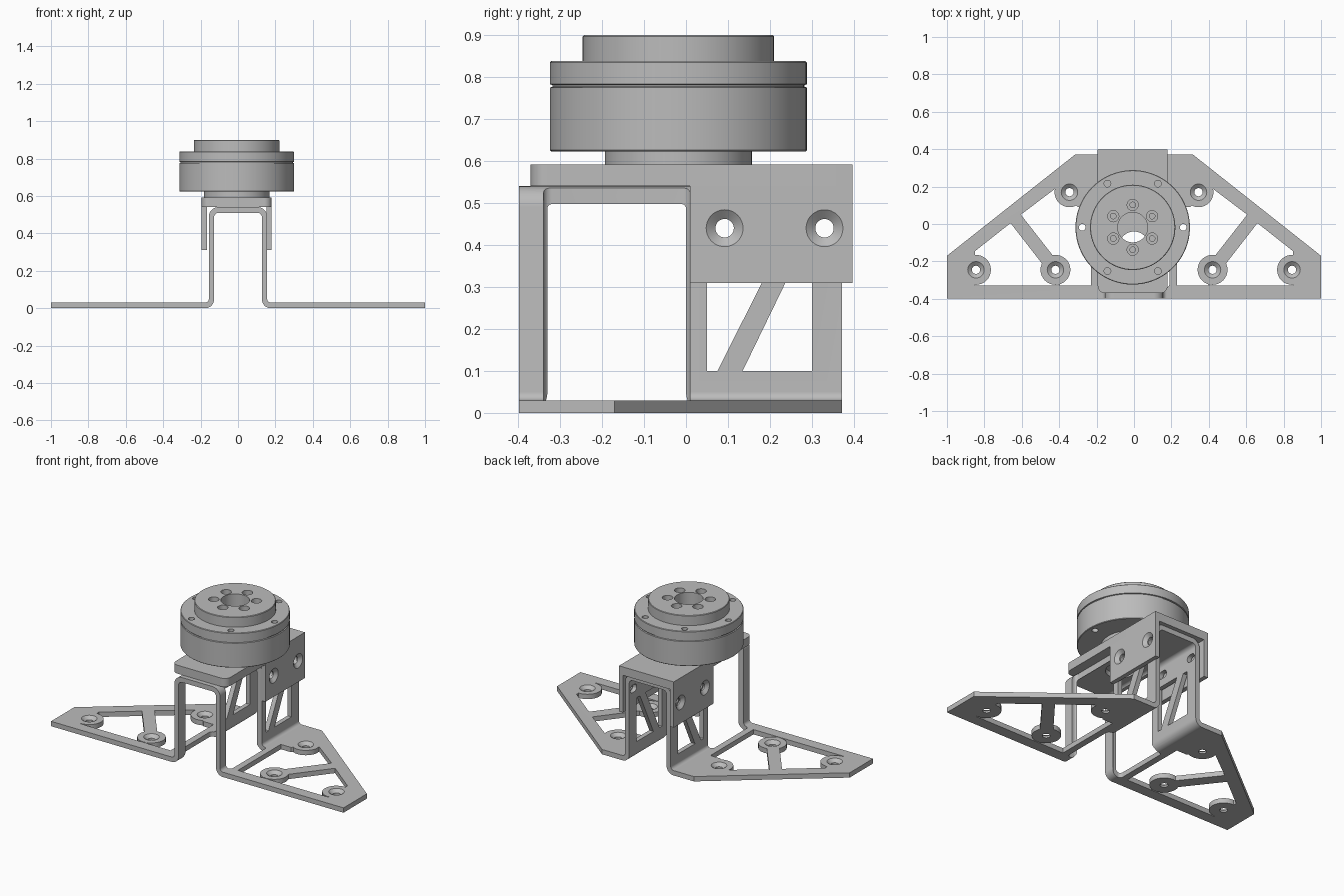
import bpy, bmesh, math
from mathutils import Matrix, Vector

if "Cube" in bpy.data.objects:
    bpy.data.objects.remove(bpy.data.objects["Cube"])

metal = bpy.data.materials.new("grey_metal")
metal.diffuse_color = (0.5, 0.5, 0.5, 1)
metal.use_nodes = True
metal.node_tree.nodes["Principled BSDF"].inputs["Base Color"].default_value = metal.diffuse_color


def finish(name, bm):
    bmesh.ops.recalc_face_normals(bm, faces=bm.faces)
    me = bpy.data.meshes.new(name)
    bm.to_mesh(me)
    bm.free()
    ob = bpy.data.objects.new(name, me)
    bpy.context.collection.objects.link(ob)
    me.materials.append(metal)
    return ob


def prism(name, pts, lo, hi, axis):
    """Extrude a 2D polygon along an axis (x: yz, y: xz, z: xy)."""
    place = {'x': lambda a, b, t: (t, a, b), 'y': lambda a, b, t: (a, t, b),
             'z': lambda a, b, t: (a, b, t)}[axis]
    bm = bmesh.new()
    ends = [[bm.verts.new(place(a, b, t)) for a, b in pts] for t in (lo, hi)]
    bm.faces.new(ends[0])
    bm.faces.new(ends[1])
    for i in range(len(pts)):
        j = (i + 1) % len(pts)
        bm.faces.new((ends[0][i], ends[0][j], ends[1][j], ends[1][i]))
    return finish(name, bm)


def box(name, x0, x1, y0, y1, z0, z1):
    return prism(name, [(x0, y0), (x1, y0), (x1, y1), (x0, y1)], z0, z1, 'z')


def lathe(name, prof, loc, n=32, ring=False, turn=None):
    """Revolve (radius, z) points; ring=True closes the section, else ends are capped."""
    bm = bmesh.new()
    rows = [[bm.verts.new((r * math.cos(2 * math.pi * k / n), r * math.sin(2 * math.pi * k / n), z))
             for k in range(n)] for r, z in prof]
    for i in range(len(rows) if ring else len(rows) - 1):
        a, b = rows[i], rows[(i + 1) % len(rows)]
        for k in range(n):
            l = (k + 1) % n
            bm.faces.new((a[k], a[l], b[l], b[k]))
    if not ring:
        bm.faces.new(rows[0])
        bm.faces.new(rows[-1])
    m = Matrix.Translation(loc)
    if turn:
        m = m @ Matrix.Rotation(turn, 4, 'Y')
    bm.transform(m)
    return finish(name, bm)


def fillet(pts, steps=8):
    """Round polygon corners given as (a, b, radius)."""
    out = []
    for i, (a, b, r) in enumerate(pts):
        p = Vector((a, b))
        if not r:
            out.append((a, b))
            continue
        u = (Vector(pts[i - 1][:2]) - p).normalized()
        v = (Vector(pts[(i + 1) % len(pts)][:2]) - p).normalized()
        half = u.angle(v) / 2
        c = p + (u + v).normalized() * r / math.sin(half)
        s, e = p + u * r / math.tan(half) - c, p + v * r / math.tan(half) - c
        for k in range(steps + 1):
            d = s.lerp(e, k / steps).normalized() * r
            out.append(tuple(c + d))
    return out


def cut(target, *cutters):
    for c in cutters:
        mod = target.modifiers.new("cut", 'BOOLEAN')
        mod.operation = 'DIFFERENCE'
        mod.solver = 'EXACT'
        mod.object = c
        with bpy.context.temp_override(object=target, active_object=target):
            bpy.ops.object.modifier_apply(modifier=mod.name)
        bpy.data.objects.remove(c)
    return target


# countersunk screw hole, top surface at z = 0
SINK = [(0.022, -0.1), (0.022, -0.018), (0.044, 0), (0.044, 0.05)]

# lower bracket: bent sheet with feet, legs and bridge
half_top = [(1, 0.03, 0), (0.156, 0.03, 0.02), (0.156, 0.54, 0.05)]
half_low = [(0.128, 0.51, 0.024), (0.128, 0, 0.046), (1, 0, 0)]
flip = lambda pts: [(-x, z, r) for x, z, r in reversed(pts)]
sheet = half_top + flip(half_top) + flip(half_low) + half_low
bracket = prism("lower_bracket", fillet(sheet), -0.398, 0.372, 'y')

bosses = [(0.845, -0.245), (0.42, -0.245), (0.345, 0.17)]
outer_window = [(0.85, -0.145), (0.66, 0.005), (0.40, -0.33), (0.85, -0.33)]
inner_window = [(0.605, 0.05), (0.40, 0.205), (0.30, 0.09), (0.23, 0.09),
                (0.23, -0.33), (0.40, -0.33), (0.36, -0.27), (0.40, -0.212)]
corner = [(1.1, -0.249), (0.2, 0.462), (1.1, 0.5)]
wall_front = [(0.05, 0.1), (0.075, 0.1), (0.211, 0.37), (0.05, 0.37)]
wall_rear = [(0.135, 0.1), (0.30, 0.1), (0.30, 0.37), (0.266, 0.37)]

for s in (1, -1):
    side = lambda pts: [(s * x, y) for x, y in pts]
    # sloping foot edge
    cut(bracket, prism("c", side(corner), -0.1, 0.1, 'z'))
    # foot windows, leaving round screw bosses
    for win in (outer_window, inner_window):
        w = prism("c", side(win), -0.1, 0.08, 'z')
        cut(w, *[lathe("c", [(0.08, -0.2), (0.08, 0.2)], (s * x, y, 0)) for x, y in bosses])
        cut(bracket, w)
    cut(bracket, *[lathe("c", SINK, (s * x, y, 0.03)) for x, y in bosses])
    # open side between front leg and rear wall
    gap = fillet([(s * 0.125, -0.34, 0.02), (s * 0.125, 0.01, 0.02),
                  (s * 0.19, 0.01, 0.02), (s * 0.19, -0.34, 0.02)], 5)
    cut(bracket, prism("c", gap, -0.1, 0.6, 'z'))
    # rear wall windows and screw slots
    x0, x1 = sorted((s * 0.09, s * 0.22))
    cut(bracket, prism("c", wall_front, x0, x1, 'x'), prism("c", wall_rear, x0, x1, 'x'))
    for y in (0.092, 0.33):
        slot = fillet([(y - 0.03, 0.417, 0.02), (y + 0.03, 0.417, 0.02),
                       (y + 0.03, 0.463, 0.02), (y - 0.03, 0.463, 0.02)], 5)
        cut(bracket, prism("c", slot, x0, x1, 'x'))
# bridge opening under the motor
cut(bracket, lathe("c", [(0.08, 0.45), (0.08, 0.6)], (0, -0.12, 0)))

# upper bracket: mounting plate with rounded front corners
CX, CY = -0.007, -0.018
plate = prism("mounting_plate", fillet([(CX - 0.187, -0.37, 0.04), (CX + 0.187, -0.37, 0.04),
              (CX + 0.187, 0.397, 0), (CX - 0.187, 0.397, 0)]), 0.54, 0.592, 'z')
cut(plate, lathe("c", [(0.09, 0.5), (0.09, 0.65)], (CX, CY, 0)))

# upper bracket: side flanges with countersunk holes
for s, label in ((1, "right"), (-1, "left")):
    x0, x1 = sorted((CX + s * 0.16, CX + s * 0.187))
    flange = box(label + "_flange", x0, x1, 0.01, 0.397, 0.31, 0.54)
    cut(flange, *[lathe("c", SINK, (CX + s * 0.187, y, 0.44), turn=s * math.pi / 2)
                  for y in (0.092, 0.33)])

# motor: spacer, body, grooved seam, rim and output hub in one turned shape
motor = lathe("motor", [(0.08, 0.592), (0.175, 0.592), (0.175, 0.623), (0.303, 0.623),
              (0.306, 0.626), (0.306, 0.775), (0.300, 0.777), (0.300, 0.781), (0.306, 0.783),
              (0.306, 0.835), (0.303, 0.838), (0.228, 0.838), (0.228, 0.897), (0.225, 0.90),
              (0.08, 0.90)], (CX, CY, 0), n=96, ring=True)
for k in range(6):
    a = math.radians(60 * k)
    # rim through holes
    cut(motor, lathe("c", [(0.018, 0.5), (0.018, 1)],
                     (CX + 0.27 * math.cos(a), CY + 0.27 * math.sin(a), 0), n=20))
    # stepped hub screw holes
    b = a + math.pi / 6
    cut(motor, lathe("c", [(0.015, 0.80), (0.015, 0.865), (0.03, 0.865), (0.03, 1)],
                     (CX + 0.12 * math.cos(b), CY + 0.12 * math.sin(b), 0), n=20))

# smooth curved surfaces, keep edges sharp
for ob in bpy.context.collection.objects:
    ob.select_set(True)
    bpy.context.view_layer.objects.active = ob
bpy.ops.object.shade_smooth_by_angle(angle=math.radians(30))
